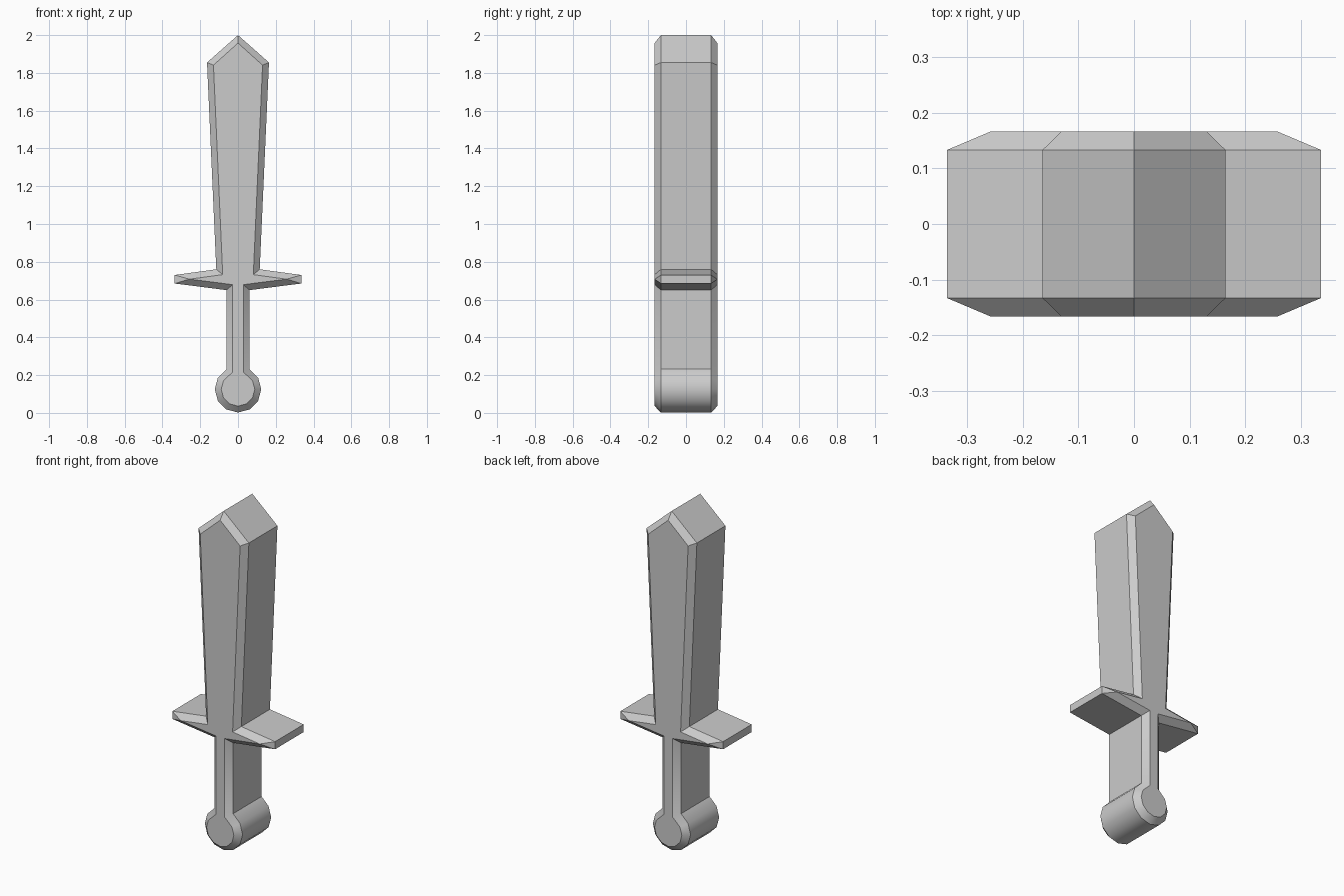
import bpy, bmesh
from math import sin, cos, radians

if "Cube" in bpy.data.objects:
    bpy.data.objects.remove(bpy.data.objects["Cube"])

HALF_DEPTH = 0.166      # front/back faces
RIM_DEPTH = 0.133       # where the bevel meets the side walls

# Half outline pairs: (outer x, z, inset x, z), from the tip down to the pommel
half = [
    (0.0, 2.0, 0.0, 1.958),          # tip
    (0.164, 1.855, 0.130, 1.841),    # blade shoulder
    (0.115, 0.760, 0.081, 0.732),    # blade meets guard
    (0.335, 0.730, 0.257, 0.708),    # guard end, top
    (0.335, 0.685, 0.257, 0.708),    # guard end, bottom (inset collapses)
    (0.061, 0.650, 0.028, 0.679),    # guard meets grip
    (0.061, 0.232, 0.028, 0.217),    # grip meets pommel
]
# Twelve-sided pommel
R, R_IN, CZ = 0.123, 0.089, 0.125
for deg in range(30, -91, -30):
    c, s = cos(radians(deg)), sin(radians(deg))
    half.append((R * c, CZ + R * s, R_IN * c, CZ + R_IN * s))

# Full closed outline, mirrored across x
outline = half + [(-a, b, -c, d) for a, b, c, d in reversed(half[1:-1])]

bm = bmesh.new()


def ring(y, first):
    return [bm.verts.new((p[first], y, p[first + 1])) for p in outline]


# Stack rings front to back: inset face, rim, rim, inset face
rings = [ring(-HALF_DEPTH, 2), ring(-RIM_DEPTH, 0),
         ring(RIM_DEPTH, 0), ring(HALF_DEPTH, 2)]
n = len(outline)
for a, b in zip(rings, rings[1:]):
    for i in range(n):
        j = (i + 1) % n
        bm.faces.new((a[i], a[j], b[j], b[i]))
bm.faces.new(rings[0])
bm.faces.new(rings[-1])
bmesh.ops.remove_doubles(bm, verts=bm.verts[:], dist=0.0005)
bmesh.ops.recalc_face_normals(bm, faces=bm.faces[:])

mesh = bpy.data.meshes.new("toy_sword")
bm.to_mesh(mesh)
bm.free()
sword = bpy.data.objects.new("toy_sword", mesh)
bpy.context.collection.objects.link(sword)

# Smooth the pommel's shallow facets, keep all other edges sharp
bpy.context.view_layer.objects.active = sword
sword.select_set(True)
bpy.ops.object.shade_smooth_by_angle(angle=radians(32))
